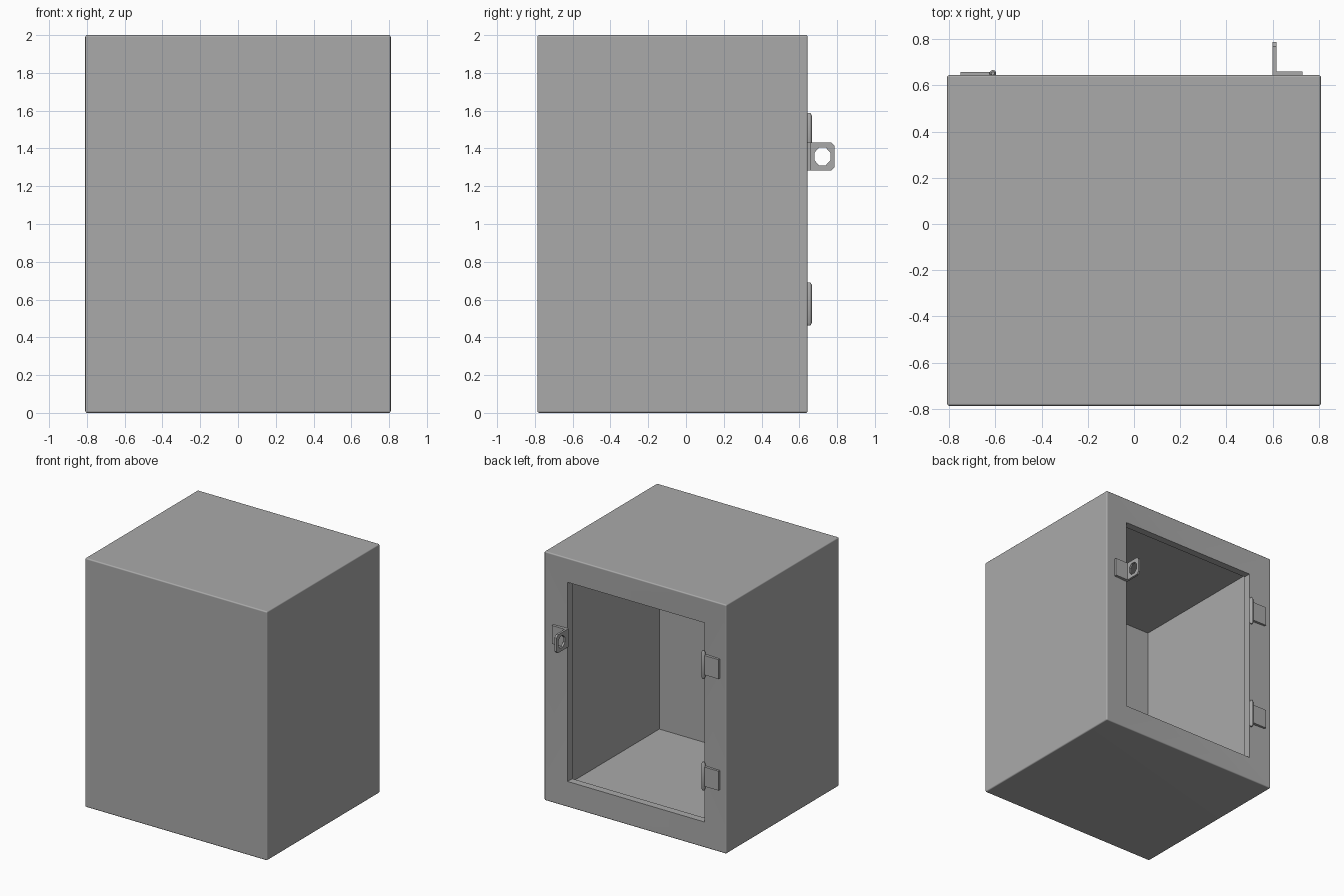
import bpy
import bmesh
from math import cos, sin, radians

cube = bpy.data.objects.get("Cube")
if cube:
    bpy.data.objects.remove(cube, do_unlink=True)

# One plain grey paint for every part
GREY = (0.4, 0.4, 0.4, 1)
paint = bpy.data.materials.new("grey paint")
paint.use_nodes = True
paint.diffuse_color = GREY
paint.node_tree.nodes["Principled BSDF"].inputs["Base Color"].default_value = GREY


def loft(name, rings, cyclic=False, bevel=None):
    """Join rings of points with quads, then cap the ends or close the loop."""
    bm = bmesh.new()
    loops = [[bm.verts.new(p) for p in ring] for ring in rings]
    n = len(loops[0])
    pairs = list(zip(loops, loops[1:]))
    if cyclic:
        pairs.append((loops[-1], loops[0]))
    else:
        bm.faces.new(loops[0])
        bm.faces.new(loops[-1])
    for a, b in pairs:
        for i in range(n):
            j = (i + 1) % n
            bm.faces.new((a[i], a[j], b[j], b[i]))
    if bevel:
        width, ring_count = bevel
        chosen = {v for loop in loops[:ring_count] for v in loop}
        edges = [e for e in bm.edges if set(e.verts) <= chosen]
        bmesh.ops.bevel(bm, geom=edges, offset=width, segments=3,
                        profile=0.5, affect='EDGES')
    bmesh.ops.recalc_face_normals(bm, faces=bm.faces)
    mesh = bpy.data.meshes.new(name)
    bm.to_mesh(mesh)
    bm.free()
    mesh.materials.append(paint)
    obj = bpy.data.objects.new(name, mesh)
    bpy.context.collection.objects.link(obj)
    bpy.ops.object.select_all(action='DESELECT')
    obj.select_set(True)
    bpy.context.view_layer.objects.active = obj
    bpy.ops.object.shade_smooth_by_angle(angle=radians(32))
    return obj


def rectangle(half_x, inset_z, y):
    low, high = inset_z, 2 - inset_z
    return [(-half_x, y, low), (half_x, y, low), (half_x, y, high), (-half_x, y, high)]


# Cabinet shell: outer box, slightly dished door frame, and the hollow inside
FRONT, BACK, HALF, WALL = -0.787, 0.645, 0.809, 0.07
LIP = BACK - WALL
shell = loft("cabinet_shell", [
    rectangle(HALF, 0, FRONT),
    rectangle(HALF, 0, BACK),
    rectangle(0.608, 0.2, BACK - 0.011),
    rectangle(0.608, 0.2, LIP),
    rectangle(HALF - WALL, WALL, LIP),
    rectangle(HALF - WALL, WALL, FRONT + WALL),
], bevel=(0.01, 2))
weighted = shell.modifiers.new("even_shading", 'WEIGHTED_NORMAL')
weighted.keep_sharp = True


def plate(name, x_in, x_out, z_low, z_high, thick):
    """Thin rectangular plate fixed to the door frame."""
    outline = [(x_in, z_low), (x_out, z_low), (x_out, z_high), (x_in, z_high)]
    return loft(name, [[(x, y, z) for x, z in outline]
                       for y in (BACK - 0.01, BACK + thick)])


# Lock bracket: wall plate and a pierced flange standing out from it
Z0, Z1, MID = 1.284, 1.431, 1.3575
plate("lock_plate", 0.6, 0.73, Z0, Z1, 0.015)
TIP, CUT, HOLE = 0.787, 0.018, 0.051
outer = [(LIP + 0.06, Z0), (TIP - CUT, Z0), (TIP, Z0 + CUT), (TIP, Z1 - CUT),
         (TIP - CUT, Z1), (LIP + 0.06, Z1), (LIP + 0.06, MID + 0.02),
         (LIP + 0.06, MID - 0.02)]
angles = [radians(-112.5 + 45 * i) for i in range(8)]
hole = [(0.722 + 0.9 * HOLE * cos(a), MID + HOLE * sin(a)) for a in angles]
loft("lock_flange", [[(x, y, z) for y, z in ring]
                     for x, ring in ((0.6, outer), (0.617, outer),
                                     (0.617, hole), (0.6, hole))], cyclic=True)

# Two hinges: a leaf on the frame and a pin barrel with tapered ends
for label, z in (("lower", 0.577), ("upper", 1.473)):
    plate(label + "_hinge_leaf", -0.611, -0.75, z - 0.078, z + 0.078, 0.013)
    sections = [(-0.114, 0.007), (-0.1, 0.0145), (0.1, 0.0145), (0.114, 0.007)]
    loft(label + "_hinge_barrel", [
        [(-0.611 + r * cos(radians(30 * i)), 0.652 + r * sin(radians(30 * i)), z + dz)
         for i in range(12)] for dz, r in sections])
